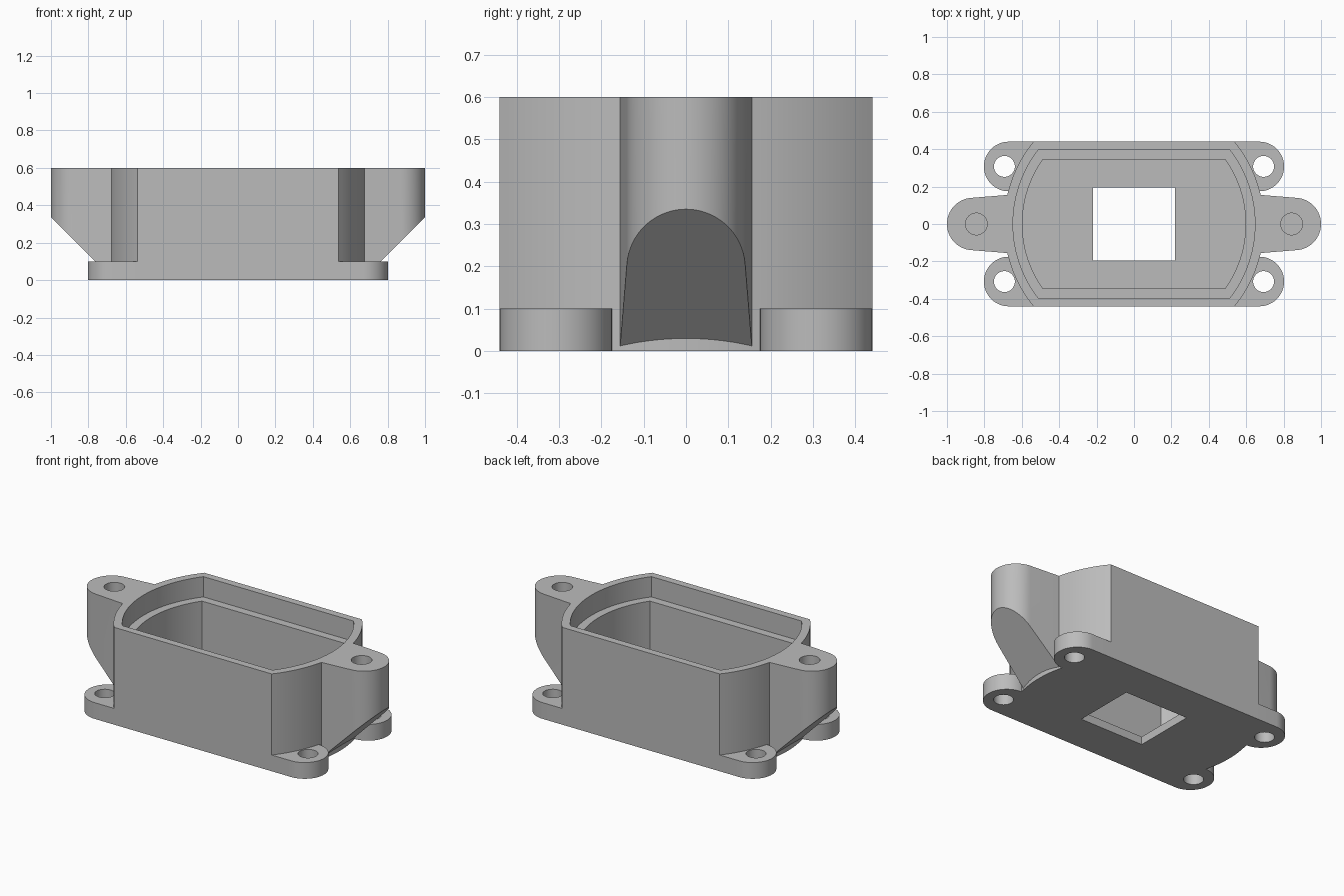
import bpy
import bmesh
from math import asin, cos, sin, radians, pi

cube = bpy.data.objects.get("Cube")
if cube:
    bpy.data.objects.remove(cube, do_unlink=True)

grey = bpy.data.materials.new("light grey plastic")
grey.use_nodes = True
colour = (0.5, 0.5, 0.5, 1)
grey.diffuse_color = colour
grey.node_tree.nodes["Principled BSDF"].inputs["Base Color"].default_value = colour


def arc(cx, cy, r, start, end, steps=32):
    """Points along a circular arc, angles in radians."""
    return [(cx + r * cos(start + (end - start) * i / steps),
             cy + r * sin(start + (end - start) * i / steps)) for i in range(steps + 1)]


def prism(name, outline, low, high, upright=False):
    """Extrude an outline along z, or along y when upright."""
    bm = bmesh.new()
    place = (lambda a, b, h: (a, h, b)) if upright else (lambda a, b, h: (a, b, h))
    face = bm.faces.new([bm.verts.new(place(a, b, low)) for a, b in outline])
    top = bmesh.ops.extrude_face_region(bm, geom=[face])["geom"]
    for v in top:
        if isinstance(v, bmesh.types.BMVert):
            v.co = place(v.co.x, v.co.z if upright else v.co.y, high)
    bmesh.ops.recalc_face_normals(bm, faces=bm.faces)
    mesh = bpy.data.meshes.new(name)
    bm.to_mesh(mesh)
    bm.free()
    mesh.materials.append(grey)
    obj = bpy.data.objects.new(name, mesh)
    bpy.context.collection.objects.link(obj)
    return obj


def combine(target, tool, operation):
    """Apply a boolean and discard the tool."""
    bpy.context.view_layer.objects.active = target
    mod = target.modifiers.new(operation, "BOOLEAN")
    mod.operation = operation
    mod.solver = "EXACT"
    mod.object = tool
    bpy.ops.object.modifier_apply(modifier=mod.name)
    bpy.data.objects.remove(tool, do_unlink=True)


def barrel(r, half_depth):
    """Circle with its front and back sliced flat."""
    a = asin(half_depth / r)
    return arc(0, 0, r, -a, a) + arc(0, 0, r, pi - a, pi + a)


def rectangle(x, y):
    return [(-x, -y), (x, -y), (x, y), (-x, y)]


HEIGHT, PLATE, FLOOR, LEDGE = 0.6, 0.1, 0.05, 0.475
housing = prism("housing", barrel(0.695, 0.44), 0, HEIGHT)

# Mounting feet: one rounded bar along the front, one along the back
FOOT_R = 0.1325
for side in (-1, 1):
    y = side * (0.44 - FOOT_R)
    bar = arc(0.67, y, FOOT_R, -pi / 2, pi / 2) + arc(-0.67, y, FOOT_R, pi / 2, 3 * pi / 2)
    combine(housing, prism("foot_bar", bar, 0, PLATE), "UNION")

# Side ears with 45 degree undersides
for side in (-1, 1):
    tip = radians(85)
    outline = [(0.62, -0.16)] + arc(0.86, 0, 0.14, -tip, tip) + [(0.62, 0.16)]
    ear = prism("ear", [(side * x, y) for x, y in outline], 0.005, HEIGHT)
    wedge = [(0.565, -0.1), (1.165, -0.1), (1.165, 0.5)]
    combine(ear, prism("ear_wedge", [(side * x, z) for x, z in wedge], -0.3, 0.3, True),
            "DIFFERENCE")
    combine(housing, ear, "UNION")

# Stepped cavity and square floor opening
combine(housing, prism("cavity", barrel(0.597, 0.345), FLOOR, 1), "DIFFERENCE")
combine(housing, prism("lid_recess", barrel(0.647, 0.395), LEDGE, 1), "DIFFERENCE")
combine(housing, prism("floor_opening", rectangle(0.22, 0.195), -0.1, 0.2), "DIFFERENCE")

# Screw holes: blind in the ears, through in the feet
for sx in (-1, 1):
    ear_hole = arc(sx * 0.843, 0, 0.058, 0, 2 * pi, 48)[:-1]
    combine(housing, prism("ear_hole", ear_hole, 0.3, 1), "DIFFERENCE")
    for sy in (-1, 1):
        foot_hole = arc(sx * 0.693, sy * 0.308, 0.056, 0, 2 * pi, 48)[:-1]
        combine(housing, prism("foot_hole", foot_hole, -0.1, 0.2), "DIFFERENCE")

bpy.ops.object.select_all(action="DESELECT")
housing.select_set(True)
bpy.context.view_layer.objects.active = housing
bpy.ops.object.shade_smooth_by_angle(angle=radians(25))
